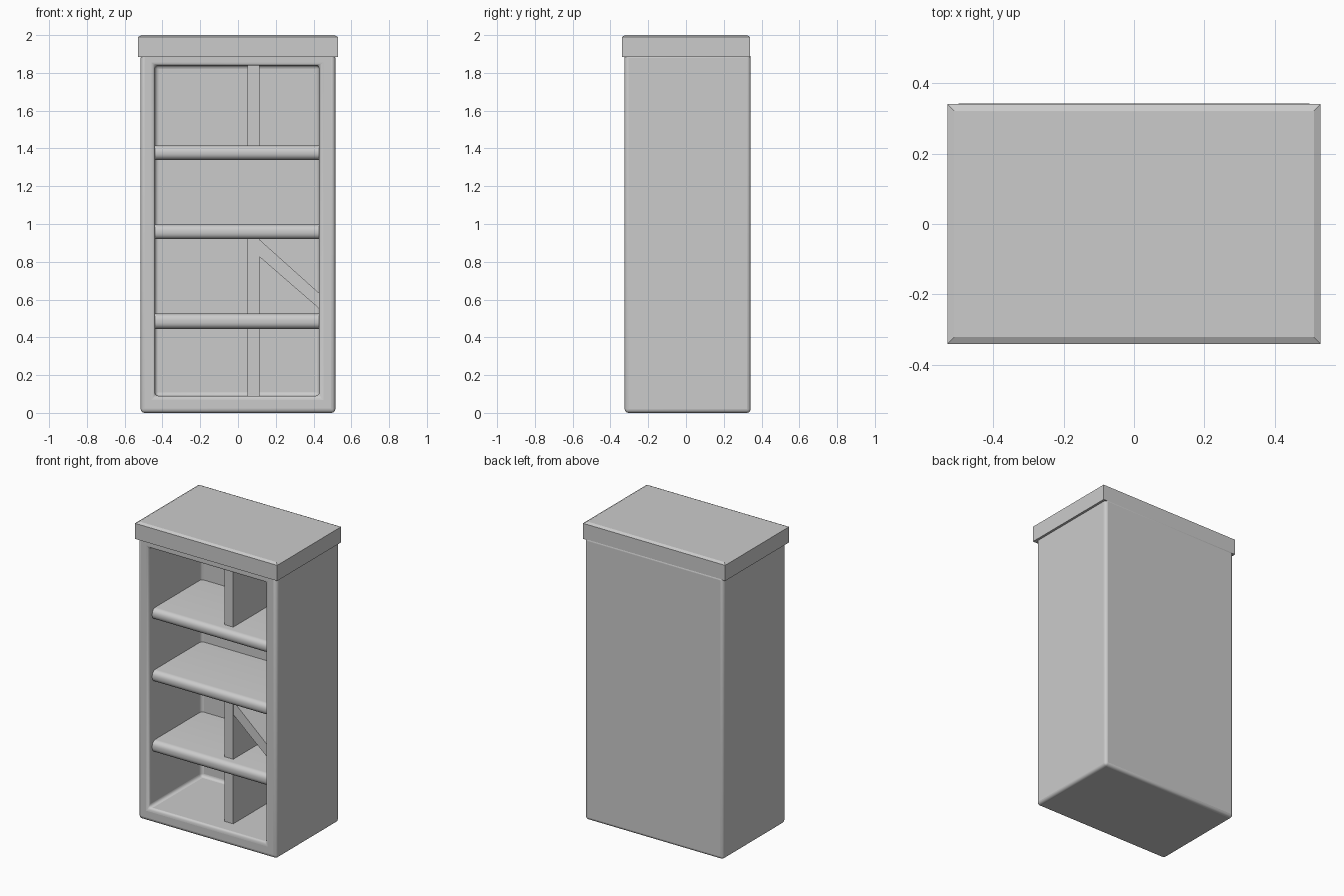
import bpy, bmesh, math
from mathutils import Vector

if "Cube" in bpy.data.objects:
    bpy.data.objects.remove(bpy.data.objects["Cube"])


def make_object(name, bm):
    bmesh.ops.recalc_face_normals(bm, faces=bm.faces[:])
    mesh = bpy.data.meshes.new(name)
    bm.to_mesh(mesh)
    bm.free()
    ob = bpy.data.objects.new(name, mesh)
    bpy.context.collection.objects.link(ob)
    return ob


def box_bm(lo, hi):
    bm = bmesh.new()
    bmesh.ops.create_cube(bm, size=1)
    for v in bm.verts:
        v.co = Vector([(lo[i] + hi[i]) / 2 + v.co[i] * (hi[i] - lo[i]) for i in range(3)])
    return bm


def prism(name, outline, y0, y1):
    """Extrude an x-z outline along y."""
    bm = bmesh.new()
    face = bm.faces.new([bm.verts.new((x, y0, z)) for x, z in outline])
    ext = bmesh.ops.extrude_face_region(bm, geom=[face])
    for v in ext["geom"]:
        if isinstance(v, bmesh.types.BMVert):
            v.co.y = y1
    return make_object(name, bm)


def smooth(ob):
    bpy.ops.object.select_all(action='DESELECT')
    ob.select_set(True)
    bpy.context.view_layer.objects.active = ob
    bpy.ops.object.shade_smooth_by_angle(angle=math.radians(35))


X0, X1, Z0, Z1, BACK = -0.44, 0.43, 0.09, 1.84, 0.24

# Hollow cabinet with softened edges
bm = box_bm((-0.515, -0.325, 0), (0.515, 0.342, 1.90))
front = min(bm.faces, key=lambda f: f.calc_center_median().y)
bmesh.ops.inset_region(bm, faces=[front], thickness=0.05)
for v in front.verts:
    v.co.x = X0 if v.co.x < 0 else X1
    v.co.z = Z0 if v.co.z < 0.9 else Z1
pocket = bmesh.ops.extrude_discrete_faces(bm, faces=[front])["faces"][0]
for v in pocket.verts:
    v.co.y = BACK
cabinet = make_object("cabinet_body", bm)
bev = cabinet.modifiers.new("soft_edges", 'BEVEL')
bev.width, bev.segments = 0.02, 4
bev.limit_method, bev.angle_limit = 'ANGLE', math.radians(30)
smooth(cabinet)

# Top cap with a shallow sloping rim
bm = box_bm((-0.53, -0.34, 1.885), (0.53, 0.34, 1.99))
top = max(bm.faces, key=lambda f: f.calc_center_median().z)
bmesh.ops.inset_region(bm, faces=[top], thickness=0.027)
for v in top.verts:
    v.co.z = 2.0
make_object("top_cap", bm)

# Shelves with rounded front edges
for i, (lo, hi) in enumerate([(0.445, 0.525), (0.92, 0.997), (1.34, 1.415)]):
    bm = box_bm((X0 - 0.002, -0.285, lo), (X1 + 0.002, BACK + 0.005, hi))
    edges = [e for e in bm.edges if all(v.co.y < 0 for v in e.verts)
             and abs(e.verts[0].co.x - e.verts[1].co.x) > 0.1]
    bmesh.ops.bevel(bm, geom=edges, offset=0.033, segments=5, profile=0.5, affect='EDGES')
    smooth(make_object(f"shelf_{i + 1}", bm))

# Upright dividers
for i, (lo, hi) in enumerate([(Z0, 0.45), (0.52, 0.925), (1.41, Z1)]):
    make_object(f"divider_{i + 1}", box_bm((0.05, -0.215, lo - 0.003), (0.115, BACK + 0.005, hi + 0.003)))

# Slanted board in the third compartment
prism("slanted_board", [(0.113, 0.918), (0.113, 0.827), (0.432, 0.55), (0.432, 0.632)], -0.214, BACK + 0.005)
